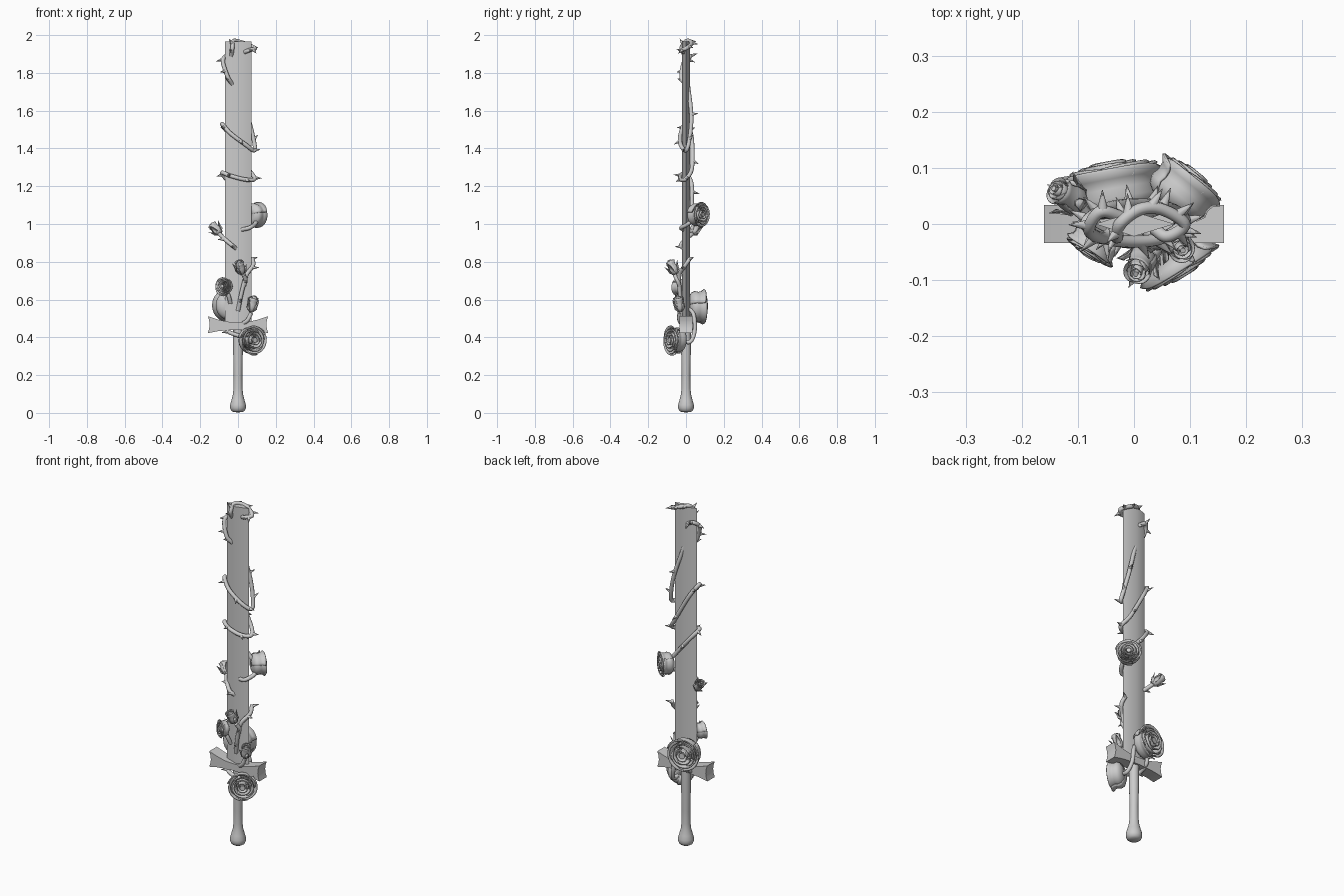
import bpy, bmesh, math, random
from mathutils import Vector, Matrix

random.seed(4)
if "Cube" in bpy.data.objects:
    bpy.data.objects.remove(bpy.data.objects["Cube"])

stone = bpy.data.materials.new("plain_grey")
stone.use_nodes = True
GREY = (0.6, 0.6, 0.6, 1)
stone.diffuse_color = GREY
stone.node_tree.nodes["Principled BSDF"].inputs["Base Color"].default_value = GREY


def finish(name, bm, angle=40):
    """Turn a bmesh into a smooth-shaded grey object."""
    mesh = bpy.data.meshes.new(name)
    bm.to_mesh(mesh)
    bm.free()
    mesh.materials.append(stone)
    obj = bpy.data.objects.new(name, mesh)
    bpy.context.collection.objects.link(obj)
    bpy.ops.object.select_all(action='DESELECT')
    obj.select_set(True)
    bpy.context.view_layer.objects.active = obj
    bpy.ops.object.shade_smooth_by_angle(angle=math.radians(angle))
    return obj


def extrude(name, outline, move):
    """Extrude a flat outline along a vector into a closed solid."""
    bm = bmesh.new()
    face = bm.faces.new([bm.verts.new(p) for p in outline])
    out = bmesh.ops.extrude_face_region(bm, geom=[face])
    tops = [v for v in out["geom"] if isinstance(v, bmesh.types.BMVert)]
    bmesh.ops.translate(bm, verts=tops, vec=move)
    bmesh.ops.recalc_face_normals(bm, faces=bm.faces)
    return finish(name, bm)


def spline(points, steps=8):
    """Smooth path through the points (Catmull-Rom)."""
    p = [Vector(q) for q in points]
    p = [2 * p[0] - p[1]] + p + [2 * p[-1] - p[-2]]
    path = []
    for a, b, c, d in zip(p, p[1:], p[2:], p[3:]):
        for i in range(steps):
            t = i / steps
            path.append(0.5 * (2 * b + (c - a) * t + (2 * a - 5 * b + 4 * c - d) * t * t
                               + (3 * b - a - 3 * c + d) * t ** 3))
    return path + [p[-2]]


def vine(name, points, radius=0.011, thorn_gap=9):
    """Round stem along a path, with thorns pointing away from the blade."""
    path = spline(points)
    bm = bmesh.new()
    rings, side = [], None
    for i, c in enumerate(path):
        along = (path[min(i + 1, len(path) - 1)] - path[max(i - 1, 0)]).normalized()
        side = (along.orthogonal() if side is None else side - along * side.dot(along)).normalized()
        up = along.cross(side)
        rings.append([bm.verts.new(c + radius * (side * math.cos(a) + up * math.sin(a)))
                      for a in (k * math.tau / 10 for k in range(10))])
        if thorn_gap and i % thorn_gap == 4:
            out = Vector((c.x, c.y * 3, 0)).normalized() + along * random.uniform(-0.3, 0.7)
            out += Vector((0, 0, random.uniform(-0.5, 0.5)))
            turn = out.to_track_quat('Z', 'Y').to_matrix().to_4x4()
            bmesh.ops.create_cone(bm, segments=8, radius1=0.01, radius2=0.0005, depth=0.036,
                                  matrix=Matrix.Translation(c + out.normalized() * 0.022) @ turn)
    for r, s in zip(rings, rings[1:]):
        for k in range(10):
            bm.faces.new((r[k], r[k - 1], s[k - 1], s[k]))
    bm.faces.new(rings[0])
    bm.faces.new(rings[-1])
    bmesh.ops.recalc_face_normals(bm, faces=bm.faces)
    return finish(name, bm, 50)


CUP = [(0.1, 0), (0.5, 0.04), (0.78, 0.2), (0.88, 0.42), (0.83, 0.62), (0.86, 0.82), (1, 1)]
BUD = [(0.2, 0), (0.7, 0.1), (0.95, 0.3), (0.9, 0.55), (0.8, 0.8), (0.95, 1)]


def flower(name, centre, facing, radius, depth, profile=CUP, layers=4, sepals=0):
    """Nested rings of overlapping, spiralling petals; centre is the middle of the open face."""
    bm = bmesh.new()
    cols = 12
    for layer in range(layers):
        size = radius * (1 - 0.86 * layer / layers)
        count = 3 if layer < 3 else 2
        top = depth * (0.06 * layer)
        for petal in range(count):
            start = math.tau * petal / count + layer * 0.9
            grid = []
            for j, (r, h) in enumerate(profile):
                row = []
                for i in range(cols + 1):
                    u = i / cols
                    a = start + u * math.tau / count * 1.4
                    # the petal rim droops at its ends and its radius grows along the spiral
                    lip = (2 * u - 1) ** 4 * 0.14 * h * h
                    rr = size * r * (0.86 + 0.14 * u)
                    row.append(bm.verts.new((rr * math.cos(a), rr * math.sin(a),
                                             depth * (h - 1 - lip) + top * h)))
                grid.append(row)
            for lo, hi in zip(grid, grid[1:]):
                for i in range(cols):
                    bm.faces.new((lo[i], lo[i + 1], hi[i + 1], hi[i]))
    # heart of the flower
    bmesh.ops.create_cone(bm, segments=12, cap_ends=True, radius1=radius * 0.12, radius2=radius * 0.17,
                          depth=depth, matrix=Matrix.Translation((0, 0, -depth * 0.36)))
    # pointed sepals around the base
    for k in range(sepals):
        a = math.tau * k / sepals
        pts = [(0.3, -1, -0.3), (1.02, -0.72, -0.42), (1.08, -0.4, -0.25), (1.5, -0.15, 0),
               (1.08, -0.4, 0.25), (1.02, -0.72, 0.42), (0.3, -1, 0.3)]
        bm.faces.new([bm.verts.new((radius * r * math.cos(a + w), radius * r * math.sin(a + w), depth * h))
                      for r, h, w in pts])
    turn = Vector(facing).to_track_quat('Z', 'Y').to_matrix().to_4x4()
    bm.transform(Matrix.Translation(centre) @ turn)
    obj = finish(name, bm, 50)
    thick = obj.modifiers.new("petal_thickness", 'SOLIDIFY')
    thick.thickness = radius * 0.06
    return obj


# Blade: diamond section with a soft ridge and a flat top
extrude("blade", [(-0.069, 0, 0.45), (0, -0.022, 0.45), (0.072, 0, 0.45), (0, 0.022, 0.45)], (0, 0, 1.515))

# Crossguard: flared bow-tie with hollow ends
half = [(0, 0.48), (0.06, 0.483), (0.11, 0.495), (0.16, 0.512), (0.153, 0.49), (0.15, 0.467),
        (0.153, 0.445), (0.16, 0.422), (0.11, 0.432), (0.06, 0.437), (0, 0.44)]
guard = half + [(-x, z) for x, z in half[-2:0:-1]]
extrude("crossguard", [(x, -0.034, z) for x, z in guard], (0, 0.068, 0))

# Grip and pommel: one turned profile
bm = bmesh.new()
turned = [(0, 0.003), (0.025, 0.004), (0.037, 0.012), (0.043, 0.026), (0.043, 0.042), (0.036, 0.065), (0.028, 0.095),
          (0.024, 0.13), (0.023, 0.2), (0.026, 0.32), (0.026, 0.45), (0, 0.45)]
verts = [bm.verts.new((r * 0.98, 0, z)) for r, z in turned]
edges = [bm.edges.new(pair) for pair in zip(verts, verts[1:])]
bmesh.ops.spin(bm, geom=verts + edges, cent=(0, 0, 0), axis=(0, 0, 1), angle=math.tau, steps=24)
bmesh.ops.remove_doubles(bm, verts=bm.verts, dist=0.0005)
bmesh.ops.recalc_face_normals(bm, faces=bm.faces)
finish("grip", bm)

# Thorny vines winding around the blade
vine("climbing_vine", [(0.1, 0.05, 1.03), (0.05, 0.032, 1.1), (-0.04, 0.03, 1.21), (-0.085, 0, 1.27),
                       (-0.04, -0.028, 1.255), (0.04, -0.028, 1.235), (0.088, 0, 1.24), (0.05, 0.032, 1.3),
                       (-0.04, 0.03, 1.46), (-0.085, 0, 1.53), (-0.04, -0.028, 1.48), (0.04, -0.028, 1.42),
                       (0.088, 0, 1.39), (0.08, 0.02, 1.46), (0.05, 0.028, 1.58), (0, 0.01, 1.74)])
vine("upper_vine", [(-0.03, -0.005, 1.74), (-0.055, -0.025, 1.78), (-0.08, -0.01, 1.86),
                    (-0.06, 0.022, 1.89), (-0.02, 0.012, 1.87)], thorn_gap=7)
vine("tip_vine", [(-0.035, -0.005, 1.89), (-0.03, -0.024, 1.93), (-0.025, 0, 1.968), (0.01, 0.026, 1.965),
                  (0.05, 0.026, 1.95), (0.09, 0, 1.93), (0.06, -0.022, 1.92), (0.035, -0.008, 1.91)], thorn_gap=8)
vine("middle_stem", [(0.02, -0.012, 0.97), (0.06, -0.025, 0.98), (0.09, 0.01, 1), (0.1, 0.05, 1.03)], thorn_gap=0)
vine("side_stem", [(-0.01, -0.012, 0.87), (-0.035, -0.025, 0.89), (-0.07, 0, 0.92), (-0.1, 0.035, 0.95)], thorn_gap=12)
vine("front_stem", [(0, -0.02, 0.54), (0.02, -0.033, 0.64), (0.045, -0.035, 0.73),
                    (0.08, -0.005, 0.78), (0.075, 0.022, 0.82)])
vine("front_bud_stem", [(0.03, -0.034, 0.67), (0.04, -0.045, 0.7), (0.03, -0.06, 0.73)], thorn_gap=0)
vine("guard_vine", [(0.06, -0.04, 0.39), (0.065, 0.02, 0.375), (0.05, 0.045, 0.43), (0.04, 0.044, 0.5),
                    (0.02, 0.03, 0.54), (0, 0, 0.55)], thorn_gap=0)
vine("low_bud_stem", [(0.02, -0.02, 0.47), (0.05, -0.035, 0.49), (0.07, -0.035, 0.53)], thorn_gap=0)
vine("grip_vine", [(0.06, -0.04, 0.39), (0, -0.034, 0.41), (-0.05, -0.02, 0.43), (-0.05, 0.04, 0.46),
                   (-0.04, 0.05, 0.53)], thorn_gap=12)
vine("small_rose_stem", [(-0.04, -0.01, 0.58), (-0.05, -0.025, 0.62), (-0.07, -0.03, 0.66)], thorn_gap=0)

# Open roses
flower("front_rose", (0.085, -0.08, 0.385), (0.53, -0.85, 0), 0.083, 0.075)
flower("back_rose", (-0.045, 0.095, 0.565), (-0.18, 0.98, 0), 0.098, 0.085)
flower("side_rose", (0.105, 0.083, 1.05), (0.63, 0.78, 0), 0.072, 0.07)
flower("small_rose", (-0.08, -0.05, 0.67), (-0.54, -0.84, 0.1), 0.052, 0.045)

# Closed buds with sepals
flower("side_bud", (-0.137, 0.06, 0.995), (-0.6, 0.35, 0.65), 0.028, 0.07, BUD, 3, 4)
flower("front_bud", (0.005, -0.085, 0.8), (-0.2, -0.4, 0.85), 0.028, 0.075, BUD, 3, 4)
flower("low_bud", (0.085, -0.045, 0.61), (0.2, -0.2, 0.9), 0.028, 0.08, BUD, 3, 4)
